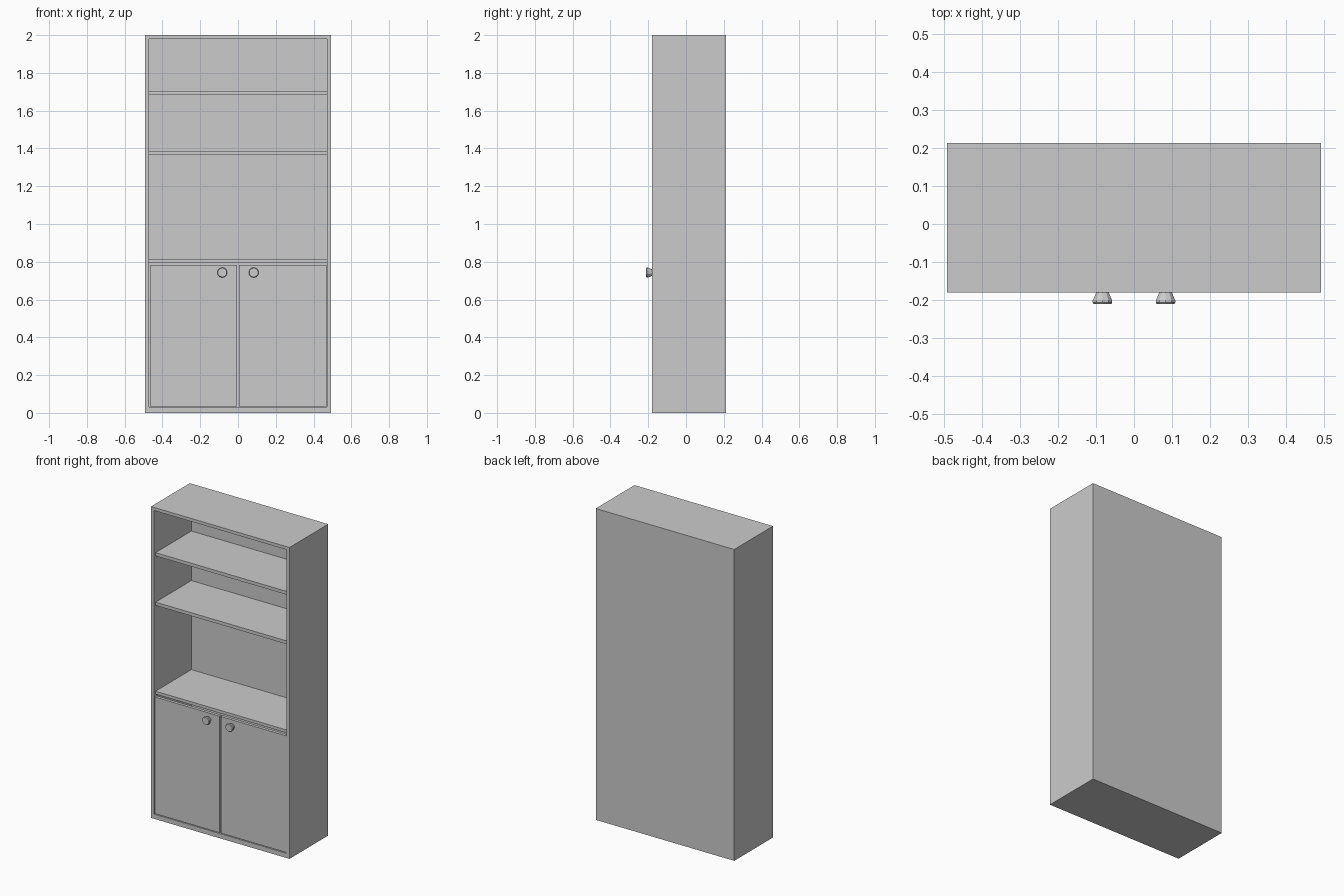
import bpy, bmesh, math

if "Cube" in bpy.data.objects:
    bpy.data.objects.remove(bpy.data.objects["Cube"])

FRONT, BACK = -0.18, 0.213
INNER = 0.47


def box(name, x, y, z):
    """Box from (min, max) pairs."""
    bm = bmesh.new()
    bmesh.ops.create_cube(bm, size=1)
    for v in bm.verts:
        for i, (lo, hi) in enumerate((x, y, z)):
            v.co[i] = hi if v.co[i] > 0 else lo
    return finish(name, bm)


def finish(name, bm):
    bmesh.ops.recalc_face_normals(bm, faces=bm.faces)
    mesh = bpy.data.meshes.new(name)
    bm.to_mesh(mesh)
    bm.free()
    obj = bpy.data.objects.new(name, mesh)
    bpy.context.collection.objects.link(obj)
    return obj


def knob(name, cx, cz, sides=10):
    """Flared knob turned around the y axis."""
    profile = [(0.017, FRONT + 0.005), (0.018, -0.182), (0.027, -0.202),
               (0.027, -0.207), (0.024, -0.211), (0.019, -0.211)]
    bm = bmesh.new()
    rings = []
    for r, y in profile:
        angles = [2 * math.pi * (i + 0.5) / sides for i in range(sides)]
        rings.append([bm.verts.new((cx + r * math.cos(a), y, cz + r * math.sin(a)))
                      for a in angles])
    for a, b in zip(rings, rings[1:]):
        for i in range(sides):
            j = (i + 1) % sides
            bm.faces.new((a[i], a[j], b[j], b[i]))
    bm.faces.new(rings[0])
    bm.faces.new(rings[-1])
    return finish(name, bm)


# Carcass
box("left_side", (-0.492, -INNER), (FRONT, BACK), (0, 2))
box("right_side", (INNER, 0.492), (FRONT, BACK), (0, 2))
box("top_panel", (-INNER, INNER), (FRONT, BACK), (1.98, 2))
box("bottom_panel", (-INNER, INNER), (FRONT, BACK), (0, 0.03))
box("back_panel", (-INNER, INNER), (0.198, BACK), (0.03, 1.98))

# Shelves, set slightly back from the front edge
for name, low, high in (("upper_shelf", 1.683, 1.704),
                        ("middle_shelf", 1.365, 1.386),
                        ("cabinet_top_shelf", 0.795, 0.814)):
    box(name, (-INNER, INNER), (FRONT + 0.015, 0.198), (low, high))

# Doors with narrow gaps, and their knobs
box("left_door", (-0.465, -0.004), (FRONT, FRONT + 0.02), (0.035, 0.784))
box("right_door", (0.004, 0.469), (FRONT, FRONT + 0.02), (0.035, 0.784))
knob("left_knob", -0.083, 0.743)
knob("right_knob", 0.083, 0.743)
